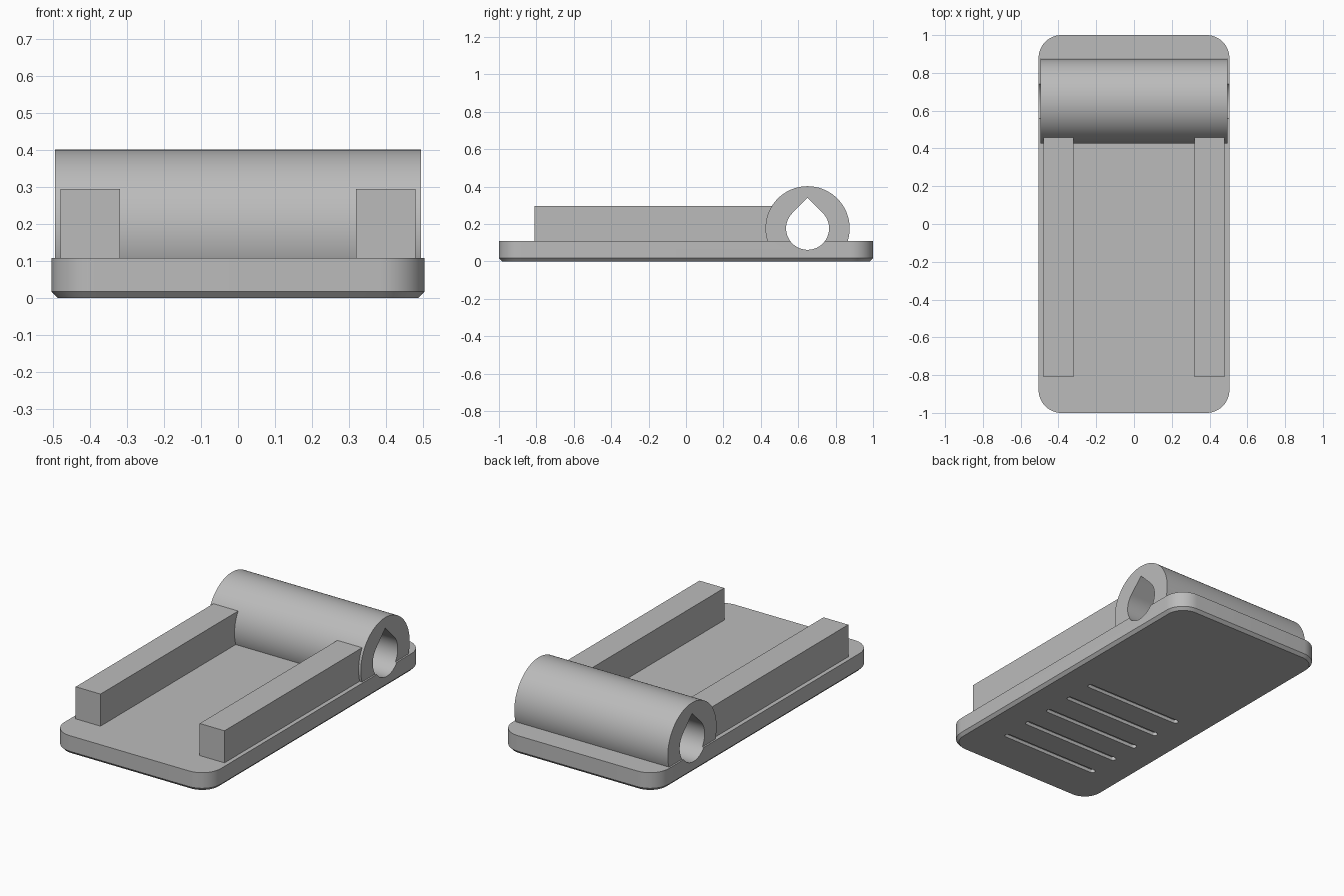
import bpy
import bmesh
from math import cos, sin, pi, radians, sqrt

if "Cube" in bpy.data.objects:
    bpy.data.objects.remove(bpy.data.objects["Cube"], do_unlink=True)

grey = bpy.data.materials.new("plain grey")
grey.use_nodes = True
GREY = (0.5, 0.5, 0.5, 1)
grey.diffuse_color = GREY
grey.node_tree.nodes["Principled BSDF"].inputs["Base Color"].default_value = GREY

HINGE_Y, HINGE_Z = 0.65, 0.177
BASE_TOP = 0.108


def loft(name, rings):
    """Join equal rings of points into a closed solid."""
    bm = bmesh.new()
    loops = [[bm.verts.new(p) for p in ring] for ring in rings]
    n = len(loops[0])
    for a, b in zip(loops, loops[1:]):
        for i in range(n):
            j = (i + 1) % n
            bm.faces.new((a[i], a[j], b[j], b[i]))
    bm.faces.new(loops[0][::-1])
    bm.faces.new(loops[-1])
    bmesh.ops.recalc_face_normals(bm, faces=bm.faces)
    mesh = bpy.data.meshes.new(name)
    bm.to_mesh(mesh)
    bm.free()
    mesh.materials.append(grey)
    obj = bpy.data.objects.new(name, mesh)
    bpy.context.collection.objects.link(obj)
    return obj


def rounded_rect(hx, hy, r, z, steps=12, cy=0):
    """Ring of a rounded rectangle with half sizes hx, hy."""
    ring = []
    for q, (sx, sy) in enumerate([(1, 1), (-1, 1), (-1, -1), (1, -1)]):
        for k in range(steps + 1):
            a = (q + k / steps) * pi / 2
            ring.append((sx * (hx - r) + r * cos(a), cy + sy * (hy - r) + r * sin(a), z))
    return ring


def along_x(name, profile, half):
    """Extrude a (y, z) profile sideways about x = 0."""
    return loft(name, [[(x, y, z) for y, z in profile] for x in (-half, half)])


def cut(target, cutter):
    mod = target.modifiers.new("cut", "BOOLEAN")
    mod.operation = "DIFFERENCE"
    mod.solver = "EXACT"
    mod.object = cutter
    bpy.context.view_layer.objects.active = target
    bpy.ops.object.modifier_apply(modifier=mod.name)


def smooth(obj):
    bpy.ops.object.select_all(action="DESELECT")
    obj.select_set(True)
    bpy.context.view_layer.objects.active = obj
    bpy.ops.object.shade_smooth_by_angle(angle=radians(30))


# Base plate with rounded corners and a chamfered lower edge
base = loft("base_plate", [
    rounded_rect(0.489, 0.984, 0.104, 0),
    rounded_rect(0.505, 1, 0.12, 0.017),
    rounded_rect(0.505, 1, 0.12, BASE_TOP),
])

# Hinge barrel, flattened where it sits inside the plate
R = 0.225
barrel = along_x("hinge_barrel", [
    (HINGE_Y + R * cos(a), max(0.02, HINGE_Z + R * sin(a)))
    for a in (2 * pi * i / 96 for i in range(96))], 0.495)

# Teardrop pin hole through barrel and plate
r = 0.115
drop = [(HINGE_Y + r * cos(a), HINGE_Z + r * sin(a))
        for a in (radians(135 + 270 * i / 54) for i in range(55))]
drop.append((HINGE_Y, HINGE_Z + r * sqrt(2)))
pin_hole = along_x("pin_hole_cutter", drop, 0.7)
cut(base, pin_hole)
cut(barrel, pin_hole)

# Grip slots across the underside
cutters = [pin_hole]
for i in range(5):
    y = -0.72 + 0.178 * i
    slot = loft("slot_cutter", [rounded_rect(0.32, 0.016, 0.0155, z, 6, y)
                                for z in (-0.02, 0.02)])
    cut(base, slot)
    cutters.append(slot)
for c in cutters:
    bpy.data.objects.remove(c, do_unlink=True)

# Side rails running up to the barrel
for side, sx in (("left", 1), ("right", -1)):
    loft(side + "_rail", [[(sx * x, y, z) for x, y in
                           ((0.32, -0.81), (0.48, -0.81), (0.48, 0.47), (0.32, 0.47))]
                          for z in (BASE_TOP - 0.01, 0.295)])

smooth(base)
smooth(barrel)
